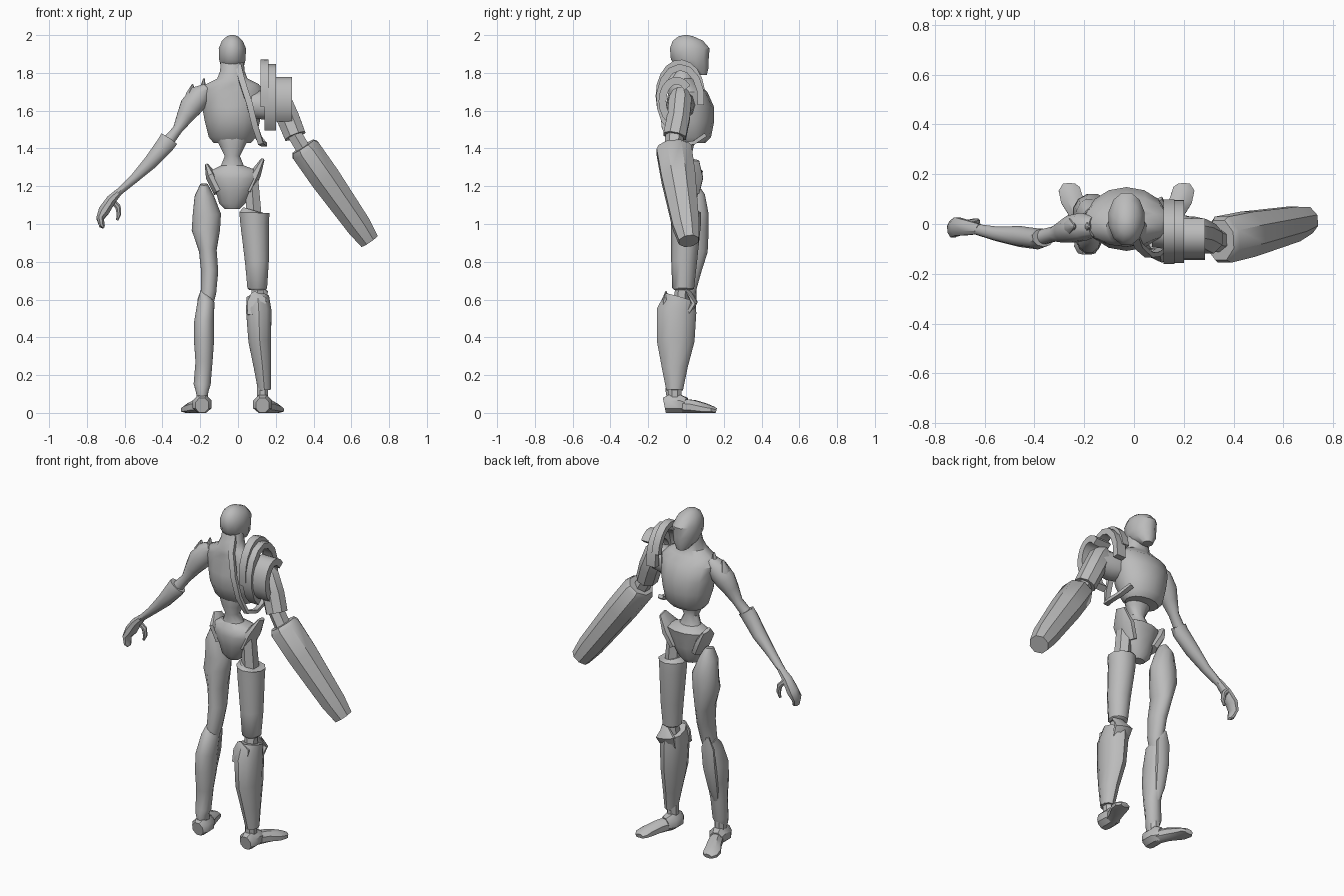
import bpy, bmesh, math
from mathutils import Vector

if "Cube" in bpy.data.objects:
    bpy.data.objects.remove(bpy.data.objects["Cube"], do_unlink=True)

grey = bpy.data.materials.new("plain grey")
grey.use_nodes = True
grey.diffuse_color = (0.5, 0.5, 0.5, 1)
grey.node_tree.nodes["Principled BSDF"].inputs["Base Color"].default_value = (0.5, 0.5, 0.5, 1)

AXES = {"X": Vector((1, 0, 0)), "Y": Vector((0, 1, 0)), "Z": Vector((0, 0, 1))}
parts = []


def loft(name, sections, sides=12, ref="Y", level=False):
    """Skin rings along a path; a section is x, y, z, half width, half depth in hundredths.
    ref steers the ring: the half width runs square to both ref and the path."""
    points = [Vector(s[:3]) / 100 for s in sections]
    bm = bmesh.new()
    rings = []
    for i, s in enumerate(sections):
        ahead = points[min(i + 1, len(points) - 1)]
        behind = points[max(i - 1, 0)]
        along = AXES["Z"] if level else (ahead - behind).normalized()
        wide = AXES[ref].cross(along).normalized()
        deep = along.cross(wide)
        grow = 0.01 / math.cos(math.pi / sides)
        ring = []
        for k in range(sides):
            a = math.tau * (k + 0.5) / sides
            p = points[i] + wide * math.cos(a) * s[3] * grow + deep * math.sin(a) * s[4] * grow
            p.z = max(p.z, 0)
            ring.append(bm.verts.new(p))
        rings.append(ring)
    for low, high in zip(rings, rings[1:]):
        for k in range(sides):
            n = (k + 1) % sides
            bm.faces.new((low[k], low[n], high[n], high[k]))
    bm.faces.new(rings[0][::-1])
    bm.faces.new(rings[-1])
    bmesh.ops.recalc_face_normals(bm, faces=bm.faces)
    mesh = bpy.data.meshes.new(name)
    bm.to_mesh(mesh)
    bm.free()
    mesh.materials.append(grey)
    obj = bpy.data.objects.new(name, mesh)
    bpy.context.collection.objects.link(obj)
    parts.append(obj)
    return obj


def arch(name, x, y, z, radius_y, radius_z, start, end, thick, half_width):
    """A curved band in the side plane, from angle start to angle end."""
    steps = 10
    path = []
    for i in range(steps + 1):
        a = math.radians(start + (end - start) * i / steps)
        path.append((x, y + radius_y * math.cos(a), z + radius_z * math.sin(a), thick, half_width))
    return loft(name, path, sides=4, ref="X")


# Head: domed at the back, flatter on the face side, with a jaw
loft("head", [(-3, 8, 179, 3, 3), (-3, 4, 183, 6, 8), (-3, 2, 187, 7, 10),
              (-3, 2, 193, 7.2, 10.5), (-3, 1, 197, 5.5, 8), (-3, 0, 199.3, 3, 4),
              (-3, 0, 200, 1, 1)], level=True)

# Torso with neck, and the narrow waist
loft("torso", [(-3, 3, 143, 10, 7), (-3, 3, 146, 12.5, 10), (-3, 2, 154, 14.5, 12.5),
               (-3, 2, 162, 16, 12.5), (-3, 1, 170, 17, 10), (-3, -1, 174, 14, 8),
               (-3, -2, 177, 8, 7), (-3, -1, 181, 6.5, 6), (-3, 0, 187, 6, 5)],
     sides=14, level=True)
loft("waist", [(-3, 0, 146, 9, 6), (-3, -1, 141, 6.5, 5), (-3, -1, 136, 4, 4),
               (-3, 0, 131, 6, 5), (-3, 0, 126, 9, 6)], level=True)

# Pelvis bowl with a raised wing on each side
loft("pelvis", [(-3, 0, 108, 4, 3), (-3, 0, 111, 7, 5), (-2, 0, 118, 10, 7),
                (-2, 0, 124, 13, 8), (-2, 1, 128, 13, 8), (-3, 0, 131, 6, 5)], level=True)
loft("left_pelvis_wing", [(5, 1, 117, 3, 6), (9, 2, 126, 3, 7), (13, 4, 134, 1, 3)], sides=8)
loft("right_pelvis_wing", [(-10, 1, 117, 3, 6), (-14, 2, 125, 3, 7), (-16.5, 4, 131, 1, 3)], sides=8)

# Right leg: slender thigh, calf and guard
loft("right_thigh", [(-18, 3, 121, 2, 3), (-18, 4, 115, 5, 6), (-16.5, 5, 105, 7.5, 7),
                     (-17, 4.5, 97, 7.5, 7.5), (-16, 4, 86, 4.7, 7.5), (-15, 2, 75, 4.5, 6),
                     (-15.5, 0, 64, 4, 5), (-17, -1, 56, 3.5, 4)])
loft("right_calf", [(-18, 1, 64, 2, 3), (-17, -2, 58, 4.5, 6), (-18, -4, 48, 5.2, 7.5),
                    (-18, -5, 38, 5.3, 7), (-18, -6, 27, 4.5, 5), (-19, -6, 15, 4.5, 4),
                    (-19, -7, 12, 3.5, 4), (-19, -7, 7, 2.5, 3)])
loft("right_shin_guard", [(-18, 5, 67, 1, 0.6), (-17.5, 4, 60, 4, 1.5), (-18, 3, 48, 4, 2),
                          (-18.5, 0, 34, 3, 2), (-18.5, -3, 24, 1, 1)], sides=8)

# Left leg: mechanical tubes joined by narrow links
loft("left_hip_link", [(7, 0, 126, 3.5, 4), (8.5, 0, 104, 4, 4.5)], sides=6)
loft("left_thigh", [(9, 0, 107, 6.5, 6), (8.7, 0, 106, 8, 7.5), (8.8, 0, 100, 7.5, 7.5),
                    (10, -1, 80, 6.3, 6.5), (10.2, -1.5, 66, 5.2, 5.5), (10.2, -1.5, 65, 4, 4.5)],
     sides=10)
loft("left_knee_link", [(10.3, -2, 67, 3, 3), (10.5, -3, 54, 3.5, 4)], sides=6)
loft("left_shin", [(10.5, -3, 61, 6, 8), (11, -5, 54, 6.7, 10), (11.5, -5.5, 38, 6, 9.5),
                   (13, -6, 24, 4.6, 6.5), (14, -6, 12, 3.4, 4.2)], sides=10)
loft("left_knee_guard", [(11, 1, 53, 5, 2), (11, 4, 59, 6, 2), (13, 2, 63, 3, 1),
                         (15, 0, 65, 1, 0.5)], sides=8)
loft("left_calf_flap", [(10, -12, 52, 5, 2), (10, -11, 60, 5, 1.5), (8, -10.5, 64, 1, 0.5)], sides=8)

# Ankles and feet, mirrored about the body's middle
for side, sign in (("left", 1), ("right", -1)):
    heel, ball, toe = (-3 + sign * d for d in (16, 19, 23))
    loft(side + "_ankle", [(heel, -6, 15, 3, 3.5), (heel, -6, 6, 3, 3.5)], sides=8)
    loft(side + "_heel", [(heel, -11.5, 4, 3.5, 4), (heel, -9, 4.5, 5, 5),
                          (heel, -3, 4.5, 4.8, 5), (heel + sign, 0, 4, 3.5, 4)], sides=8, ref="Z")
    loft(side + "_toe", [(heel, -3, 3.5, 3.5, 4), (ball, 4, 3, 3.8, 3.8), (toe - sign, 10, 2, 4.5, 3),
                         (toe, 14, 1.5, 4.3, 2), (toe, 16, 1, 2.5, 1.5)], sides=8, ref="Z")

# Right arm: rounded shoulder with two spikes, thin limb, flared forearm
loft("right_upper_arm", [(-16, -1, 172, 3, 4), (-20, -1, 168, 6, 5.5), (-25, -2, 162, 6, 5.5),
                         (-28, -3, 157, 4.5, 4.5), (-32, -4, 150, 2.6, 3), (-36, -5, 145, 3, 3),
                         (-40, -6, 140, 3, 3)])
for name, x, tip in (("inner", -18, 177), ("outer", -24, 174)):
    loft("right_shoulder_spike_" + name, [(x - 1, -1, 164, 4, 4), (x - 1, -1, 169, 2.5, 3),
                                          (x, -1, tip, 0.4, 0.5)], sides=8)
loft("right_forearm", [(-36.5, -5.5, 145, 5, 3.5), (-38.5, -6, 142, 4.8, 4), (-46, -5, 133, 3.8, 4),
                       (-55, -4, 124, 2.4, 2.8), (-64, -2, 116, 1.7, 2)], sides=10)
loft("right_hand", [(-62, -2, 118, 1.7, 2), (-67, -1.5, 113, 2.6, 3), (-71, -1, 107, 3, 3.7),
                    (-73, -2, 103, 2, 3.5), (-72, -3, 99, 1.5, 2.5), (-71, -3, 98, 0.6, 1.5)], sides=8)
loft("right_thumb", [(-67, 0, 113, 1.5, 1.5), (-63.5, 1, 109, 1.5, 1.3), (-63, 1, 105, 1.2, 1.1),
                     (-64, 1, 102, 0.6, 0.6)], sides=8)

# Left shoulder: two curved bands, an outer cup and the strap around the chest
arch("left_shoulder_band", 17, -3, 166, 11, 17, 245, -10, 1.8, 3)
arch("left_shoulder_rim", 14, -3, 168, 11.5, 17.5, 200, 10, 1.6, 2.2)
arch("left_shoulder_cup", 23.5, -5, 165, 7.5, 11, 240, 40, 2, 5)
loft("left_shoulder_joint", [(8, -2, 163, 7, 7), (16, -3, 163, 8, 7), (25, -4, 163, 6.5, 6)], sides=10)
loft("chest_strap", [(0, -4, 184, 1, 1.6), (2, -9, 176, 1, 1.6), (6, -12.5, 164, 1, 1.6),
                     (9, -12, 152, 1, 1.6), (12, -9, 143, 1, 1.4), (14, -3, 142, 1, 1.4),
                     (13, 4, 143, 1, 1.4), (10, 10, 147, 1, 1.4)], sides=4, ref="X")

# Left arm: short upper sleeve, elbow link, oversized forearm casing
loft("left_upper_arm", [(19, -3, 170, 4, 4), (22, -3, 166, 6, 6), (26.5, -4, 156, 6, 6),
                        (30.3, -6, 146.5, 5.7, 6)], sides=8)
loft("left_elbow_link", [(29, -6, 149, 3.8, 4.2), (35, -6.5, 139, 3.8, 4.2)], sides=6)
loft("left_forearm", [(34.5, -6.5, 141, 6.5, 8), (35.8, -6.3, 139, 8, 9.3), (46, -4, 124.5, 8, 9),
                      (64, 0, 99, 6.6, 7), (69.5, 1.5, 91, 5.2, 5.3)], sides=8)

# Soft shading with crisp edges
bpy.ops.object.select_all(action="DESELECT")
for obj in parts:
    obj.select_set(True)
bpy.context.view_layer.objects.active = parts[0]
bpy.ops.object.shade_smooth_by_angle(angle=math.radians(40))
